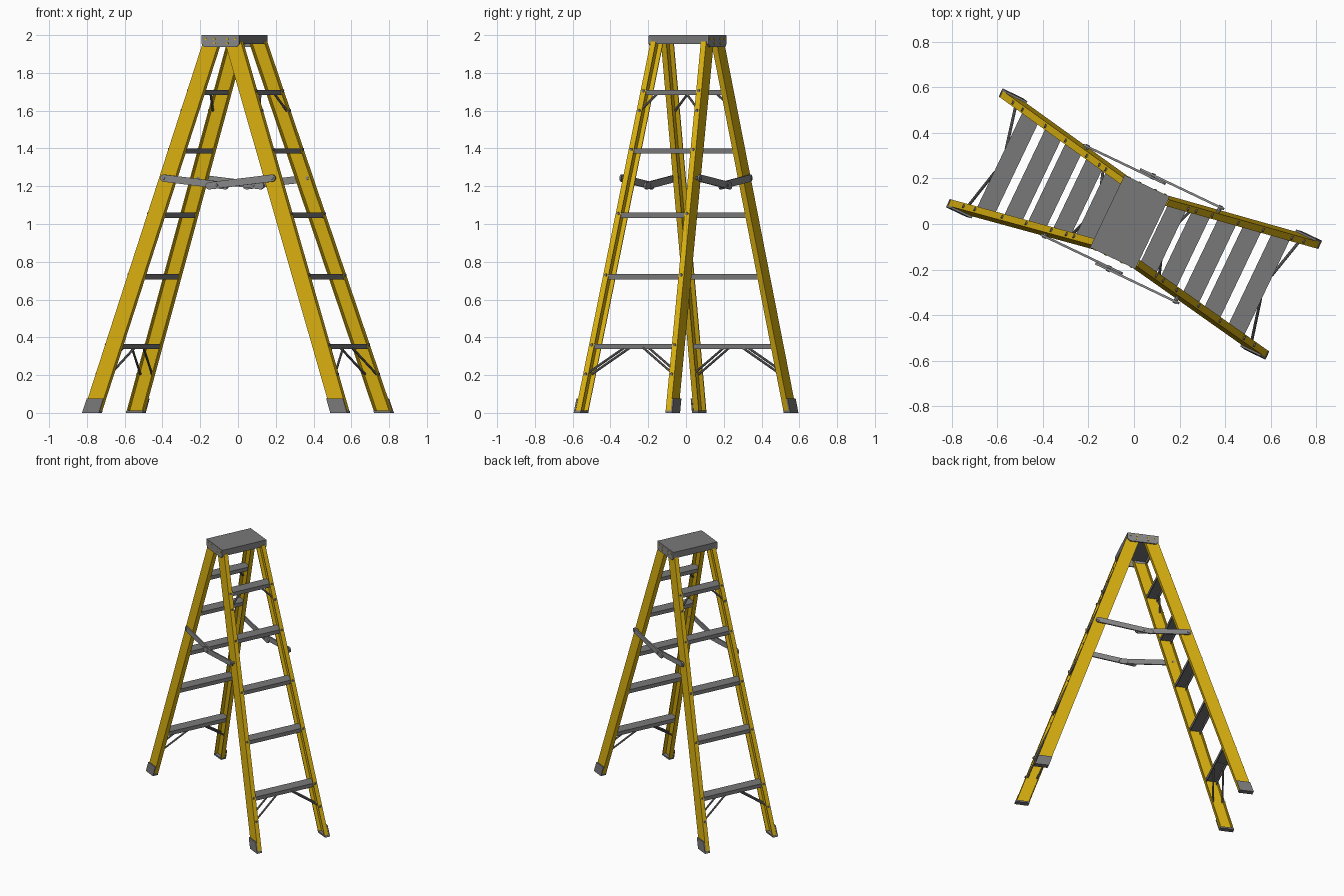
import bpy, bmesh, math
from mathutils import Matrix, Vector

if "Cube" in bpy.data.objects:
    bpy.data.objects.remove(bpy.data.objects["Cube"])

TURN = Matrix.Rotation(math.radians(-25.5), 4, 'Z')   # ladder stands at an angle
ZT = 1.965                                            # top of the rails


def mat(name, rgb):
    m = bpy.data.materials.new(name)
    m.diffuse_color = (*rgb, 1)
    m.use_nodes = True
    m.node_tree.nodes["Principled BSDF"].inputs["Base Color"].default_value = m.diffuse_color
    return m


YELLOW = mat("safety yellow", (0.69, 0.43, 0.005))
GREY = mat("metal grey", (0.19, 0.19, 0.19))
LIGHT = mat("light metal grey", (0.25, 0.25, 0.255))


def finish(bm, name, m):
    bmesh.ops.recalc_face_normals(bm, faces=bm.faces)
    bm.transform(TURN)
    me = bpy.data.meshes.new(name)
    bm.to_mesh(me)
    bm.free()
    me.materials.append(m)
    ob = bpy.data.objects.new(name, me)
    bpy.context.collection.objects.link(ob)
    return ob


def add_box(bm, x0, x1, y0, y1, z0, z1):
    t = Matrix.Translation(((x0 + x1) / 2, (y0 + y1) / 2, (z0 + z1) / 2))
    s = Matrix.Diagonal((abs(x1 - x0), abs(y1 - y0), abs(z1 - z0), 1))
    bmesh.ops.create_cube(bm, size=1, matrix=t @ s)


def add_rod(bm, a, b, r, n=8):
    a, b = Vector(a), Vector(b)
    d = b - a
    m = Matrix.Translation((a + b) / 2) @ d.to_track_quat('Z', 'Y').to_matrix().to_4x4()
    bmesh.ops.create_cone(bm, cap_ends=True, segments=n, radius1=r, radius2=r,
                          depth=d.length, matrix=m)


def add_loft(bm, low, high):
    """Closed solid between two matching outlines."""
    a = [bm.verts.new(p) for p in low]
    b = [bm.verts.new(p) for p in high]
    n = len(a)
    for i in range(n):
        bm.faces.new((a[i], a[(i + 1) % n], b[(i + 1) % n], b[i]))
    bm.faces.new(a)
    bm.faces.new(b)


def cx(sx, z):            # rail centre line across the spread
    top = -0.080 if sx < 0 else 0.047
    return sx * 0.728 + (top - sx * 0.728) * z / ZT


def cy(z):                # outer face of the rails
    return 0.280 - 0.117 * z / ZT


# C-channel section: (offset along the spread, inset from the outer face)
H, F, T = 0.047, 0.031, 0.006
CHANNEL = [(-H, 0), (H, 0), (H, F), (H - T, F), (H - T, T), (T - H, T), (T - H, F), (-H, F)]


def section(sx, sy, z, pts):
    return [(cx(sx, z) + u, sy * (cy(z) - v), z) for u, v in pts]


STEPS = [0.365, 0.735, 1.06, 1.40, 1.71]      # top heights

for sx, side in ((-1, "left"), (1, "right")):
    for sy, end in ((-1, "front"), (1, "back")):
        tag = side + "_" + end
        # rail
        bm = bmesh.new()
        add_loft(bm, section(sx, sy, 0.012, CHANNEL), section(sx, sy, ZT, CHANNEL))
        finish(bm, "rail_" + tag, YELLOW)

        # foot: outer shoe plate and sole
        bm = bmesh.new()
        plate = [(-H - .002, -.009), (H + .002, -.009), (H + .002, 0), (-H - .002, 0)]
        sole = [(-H - .002, -.009), (H + .002, -.009), (H + .002, F), (-H - .002, F)]
        add_loft(bm, section(sx, sy, 0.012, plate), section(sx, sy, 0.075, plate))
        add_loft(bm, section(sx, sy, 0, sole), section(sx, sy, 0.012, sole))
        finish(bm, "foot_" + tag, GREY)

        # rivets on the outward flange
        bm = bmesh.new()
        for z in [s - 0.005 for s in STEPS] + [0.205, 1.60]:
            x, y = cx(sx, z) + sx * H, sy * (cy(z) - 0.016)
            add_rod(bm, (x - sx * 0.004, y, z), (x + sx * 0.006, y, z), 0.008)
        finish(bm, "rivets_" + tag, GREY)

        # diagonal braces under the lowest and highest steps
        bm = bmesh.new()
        for zs, zr, reach, offs in ((0.345, 0.205, 0.055, (-.034, .034)),
                                    (1.69, 1.60, 0.085, (sx * .03,))):
            for o in offs:
                add_rod(bm, (cx(sx, zr) + o, sy * (cy(zr) - 0.012), zr),
                        (cx(sx, zs) + o, sy * reach, zs), 0.0065)
        finish(bm, "brace_" + tag, GREY)

    # steps: tread with folded lips
    for i, z in enumerate(STEPS):
        bm = bmesh.new()
        x, y, d = cx(sx, z - 0.012), cy(z) - 0.007, 0.0415
        add_box(bm, x - d, x + d, -y, y, z - 0.006, z)
        for e in (-1, 1):
            add_box(bm, x + e * d, x + e * (d - 0.005), -y, y, z - 0.028, z - 0.006)
        finish(bm, f"step_{side}_{i + 1}", GREY)

# folding spreader bars
for sy, end in ((-1, "front"), (1, "back")):
    zc = 1.205
    for sx, side in ((-1, "left"), (1, "right")):
        y0 = sy * (0.213 + (0.011 if sx > 0 else 0))
        y1 = y0 + sy * 0.010
        a = Vector((cx(sx, 1.24) + sx * 0.012, 1.243))
        b = Vector((-0.015 - sx * 0.045, zc - 0.003))
        d = (b - a).normalized()
        n = Vector((-d.y, d.x))
        outline = []
        for c, s in ((a, -1), (b, 1)):          # rounded ends
            for k in range(7):
                t = math.radians(-90 + 30 * k)
                p = c + s * 0.019 * (math.cos(t) * d + math.sin(t) * n)
                outline.append(p)
        bm = bmesh.new()
        add_loft(bm, [(p.x, y0, p.y) for p in outline], [(p.x, y1, p.y) for p in outline])
        add_rod(bm, (a.x, sy * 0.198, a.y), (a.x, y1 + sy * 0.004, a.y), 0.009)
        finish(bm, f"spreader_{side}_{end}", LIGHT)
    bm = bmesh.new()
    add_rod(bm, (-0.015, sy * 0.211, zc), (-0.015, sy * 0.238, zc), 0.009)
    finish(bm, "spreader_pivot_" + end, GREY)

# top cap: tread with side skirts
X0, X1, Y = -0.130, 0.090, 0.174
bm = bmesh.new()
add_box(bm, X0, X1, -Y, Y, 1.985, 2.0)
add_box(bm, X0, X0 + 0.007, -Y, Y, 1.953, 1.985)
add_box(bm, X1 - 0.007, X1, -Y, Y, 1.953, 1.985)
finish(bm, "top_cap", GREY)

for sy, end in ((-1, "front"), (1, "back")):
    # end plate with clipped lower corners
    shape = [(X0, 1.998), (X1, 1.998), (X1, 1.953), (X1 - 0.018, 1.936),
             (X0 + 0.018, 1.936), (X0, 1.953)]
    bm = bmesh.new()
    add_loft(bm, [(x, sy * 0.166, z) for x, z in shape], [(x, sy * 0.176, z) for x, z in shape])
    finish(bm, "cap_end_plate_" + end, LIGHT)
    # rivets in the end plate
    bm = bmesh.new()
    for x in (-0.105, -0.055, 0.022, 0.068):
        for z in (1.957, 1.979):
            if (x < -0.1 or x > 0.06) and z < 1.96:
                continue
            add_rod(bm, (x, sy * 0.174, z), (x, sy * 0.179, z), 0.006)
    finish(bm, "cap_rivets_" + end, YELLOW)
